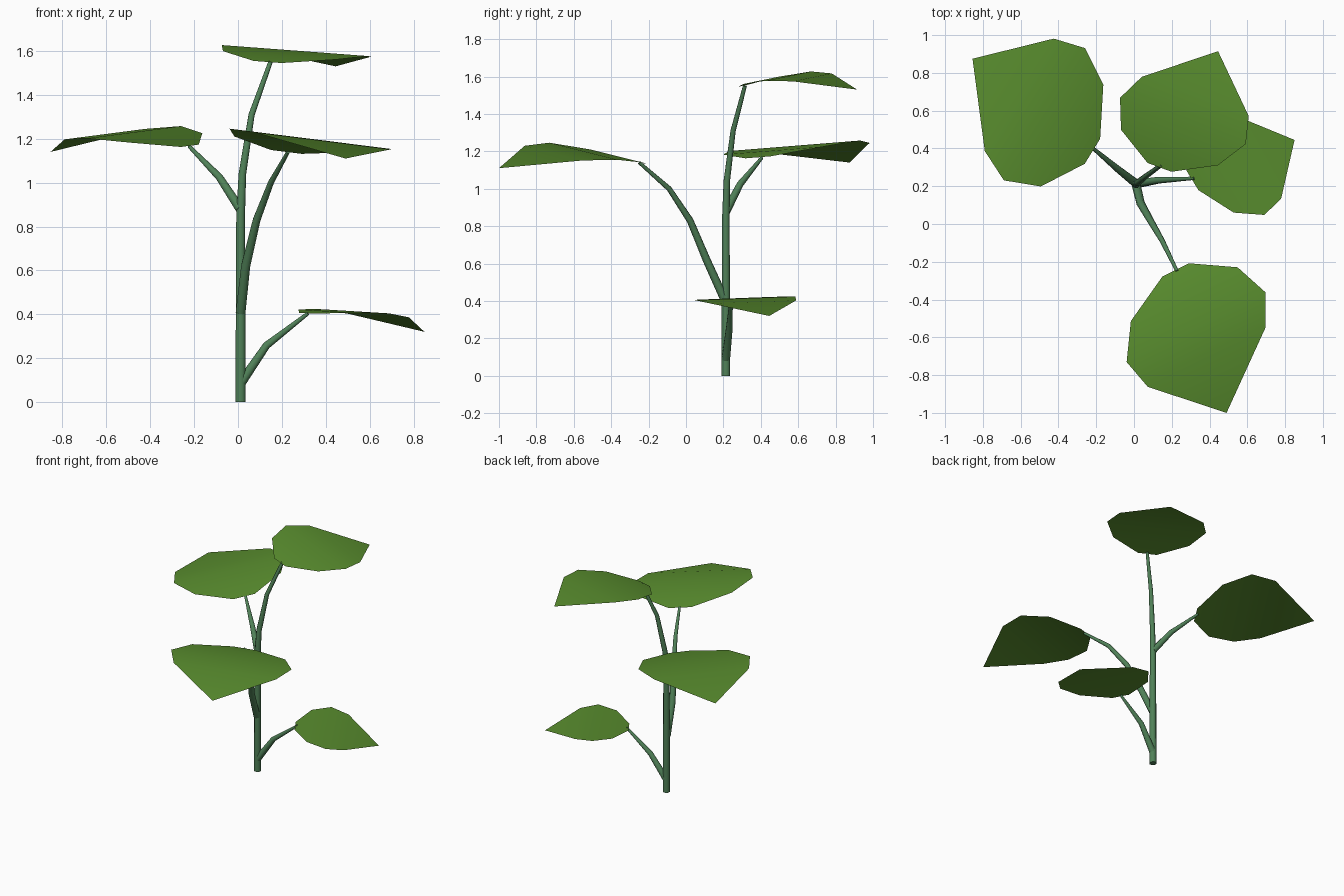
import bpy, bmesh, math
from mathutils import Vector

if "Cube" in bpy.data.objects:
    bpy.data.objects.remove(bpy.data.objects["Cube"])


def material(name, rgb):
    m = bpy.data.materials.new(name)
    m.diffuse_color = (*rgb, 1)
    m.use_nodes = True
    m.node_tree.nodes["Principled BSDF"].inputs["Base Color"].default_value = m.diffuse_color
    return m


LEAF = material("leaf green", (0.098, 0.262, 0.027))
STEM = material("stem green", (0.080, 0.220, 0.097))


def finish(bm, name, mat):
    me = bpy.data.meshes.new(name)
    bm.to_mesh(me)
    bm.free()
    me.materials.append(mat)
    for p in me.polygons:
        p.use_smooth = True
    ob = bpy.data.objects.new(name, me)
    bpy.context.collection.objects.link(ob)
    bpy.ops.object.select_all(action='DESELECT')
    ob.select_set(True)
    bpy.context.view_layer.objects.active = ob
    bpy.ops.object.shade_smooth_by_angle(angle=math.radians(50))


def tube(name, path, r0, r1, sides=8):
    """Tapered tube along path points."""
    pts = [Vector(p) for p in path]
    bm = bmesh.new()
    rings = []
    for i, p in enumerate(pts):
        t = (pts[min(i + 1, len(pts) - 1)] - pts[max(i - 1, 0)]).normalized()
        side = (Vector((0, 1, 0)) - t * t.y).normalized()
        up = t.cross(side)
        # keep full thickness low down, taper towards the leaf
        r = r0 + (r1 - r0) * (i / (len(pts) - 1)) ** 1.5
        rings.append([bm.verts.new(p + r * (math.cos(a) * side + math.sin(a) * up))
                      for a in (2 * math.pi * (k + 0.5) / sides for k in range(sides))])
    for a, b in zip(rings, rings[1:]):
        for k in range(sides):
            n = (k + 1) % sides
            bm.faces.new((a[k], a[n], b[n], b[k]))
    bm.faces.new(rings[0])
    bm.faces.new(rings[-1])
    bmesh.ops.recalc_face_normals(bm, faces=bm.faces)
    finish(bm, name, STEM)


# leaf rows: position along the midrib, half width, arch height
ROWS = [(0, 0.19, 0), (0.17, 0.77, 0.56), (0.40, 1, 1), (0.61, 0.85, 0.96)]


def leaf(name, base, tip, half, arch):
    """Arched sheet from base to tip; half is the half-width vector."""
    base, tip, half = Vector(base), Vector(tip), Vector(half)
    bm = bmesh.new()
    pairs = []
    for u, w, h in ROWS:
        mid = base.lerp(tip, u) + Vector((0, 0, arch * h))
        pairs.append((bm.verts.new(mid - half * w), bm.verts.new(mid + half * w)))
    for a, b in zip(pairs, pairs[1:]):
        bm.faces.new((a[0], a[1], b[1], b[0]))
    bm.faces.new((pairs[-1][0], pairs[-1][1], bm.verts.new(tip)))
    for f in bm.faces:  # all faces look upwards
        f.normal_update()
        if f.normal.z < 0:
            f.normal_flip()
    finish(bm, name, LEAF)


# stems
tube("main_stem", [(0.012, 0.213, 0), (0.012, 0.213, 0.45), (0.012, 0.213, 0.85),
                   (0.02, 0.218, 1.04), (0.062, 0.252, 1.31), (0.148, 0.315, 1.55)], 0.025, 0.011)
tube("low_stalk", [(0.015, 0.213, 0.09), (0.13, 0.232, 0.258), (0.32, 0.242, 0.405)], 0.024, 0.009)
tube("front_stalk", [(0.012, 0.205, 0.41), (0.035, 0.11, 0.62), (0.085, 0.022, 0.83),
                     (0.15, -0.09, 1.0), (0.228, -0.25, 1.14)], 0.024, 0.009)
tube("back_stalk", [(0.01, 0.215, 0.88), (-0.085, 0.29, 1.025), (-0.222, 0.405, 1.165)], 0.023, 0.009)

# leaves
leaf("back_leaf", (-0.22, 0.385, 1.168), (-0.855, 0.875, 1.14), (0.215, 0.35, 0.028), 0.073)
leaf("top_leaf", (0.135, 0.30, 1.55), (0.445, 0.915, 1.53), (0.333, -0.122, -0.025), 0.06)
leaf("front_leaf", (0.22, -0.243, 1.14), (0.49, -1.0, 1.11), (0.367, 0.185, -0.046), 0.072)
leaf("low_leaf", (0.31, 0.23, 0.405), (0.85, 0.445, 0.32), (0.164, -0.268, -0.01), 0.043)
